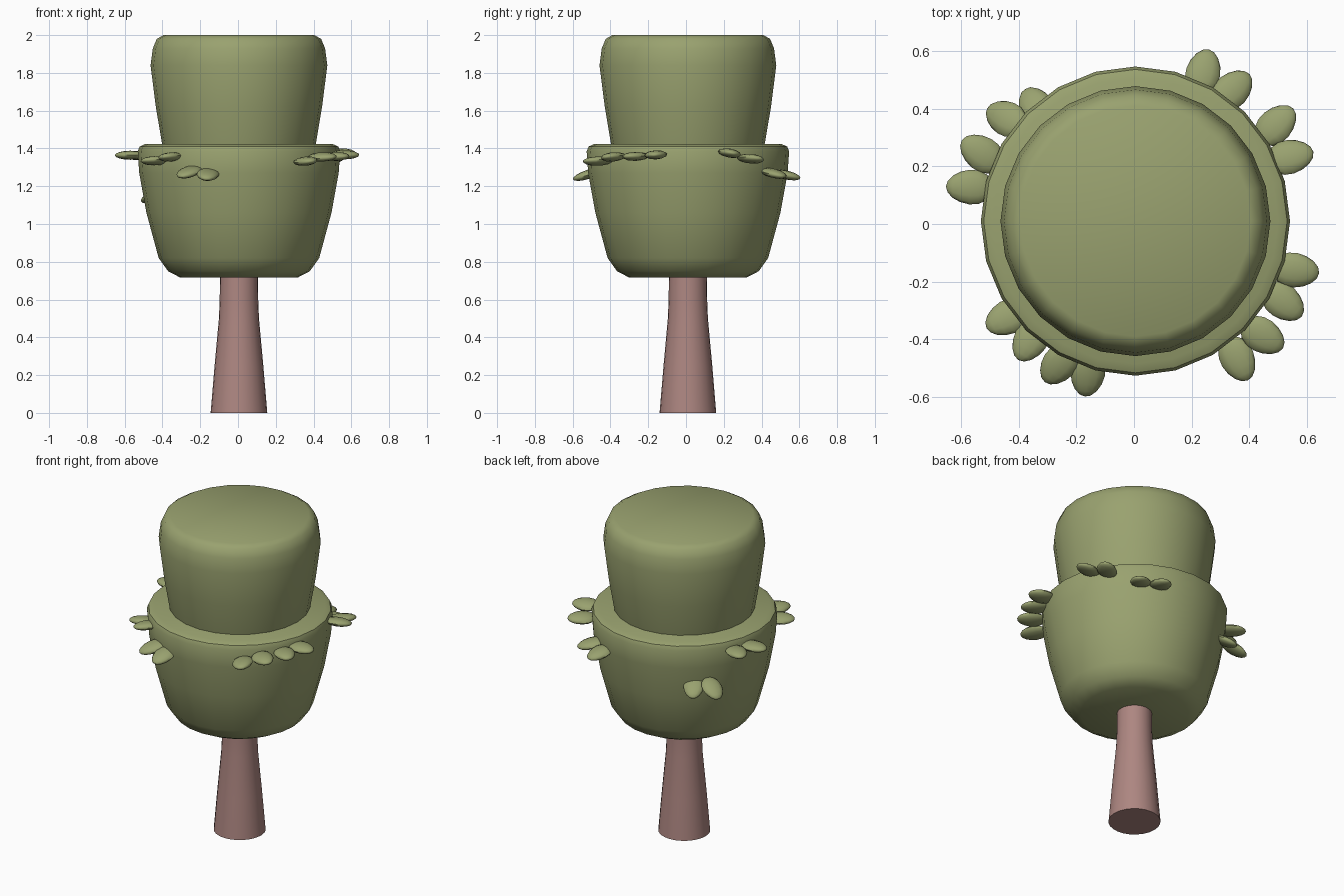
import bpy, bmesh, math
from mathutils import Matrix, Vector

if "Cube" in bpy.data.objects:
    bpy.data.objects.remove(bpy.data.objects["Cube"])

CX, CY = 0.005, 0.01


def material(name, rgb):
    m = bpy.data.materials.new(name)
    m.diffuse_color = (*rgb, 1)
    m.use_nodes = True
    m.node_tree.nodes["Principled BSDF"].inputs["Base Color"].default_value = m.diffuse_color
    return m


green = material("foliage_green", (0.32, 0.36, 0.16))
brown = material("bark", (0.42, 0.24, 0.22))


def finish(bm, name, mat, angle):
    bmesh.ops.recalc_face_normals(bm, faces=bm.faces)
    me = bpy.data.meshes.new(name)
    bm.to_mesh(me)
    bm.free()
    ob = bpy.data.objects.new(name, me)
    bpy.context.collection.objects.link(ob)
    me.materials.append(mat)
    bpy.ops.object.select_all(action='DESELECT')
    ob.select_set(True)
    bpy.context.view_layer.objects.active = ob
    bpy.ops.object.shade_smooth_by_angle(angle=math.radians(angle))
    return ob


def lathe(name, profile, mat, sides=24, angle=40):
    """Closed solid of revolution from (radius, z) points."""
    bm = bmesh.new()
    rings = []
    for r, z in profile:
        rings.append([bm.verts.new((CX + r * math.cos(a), CY + r * math.sin(a), z))
                      for a in (2 * math.pi * i / sides for i in range(sides))])
    for lo, hi in zip(rings, rings[1:]):
        for i in range(sides):
            j = (i + 1) % sides
            bm.faces.new((lo[i], lo[j], hi[j], hi[i]))
    bm.faces.new(rings[0])
    bm.faces.new(rings[-1])
    return finish(bm, name, mat, angle)


# Trunk and the two stacked foliage tiers
lathe("trunk", [(0.15, 0), (0.129, 0.25), (0.106, 0.5), (0.102, 0.6), (0.10, 0.74)], brown)
lathe("lower_foliage", [(0.31, 0.716), (0.375, 0.75), (0.425, 0.82), (0.49, 1.06),
                        (0.528, 1.27), (0.536, 1.385), (0.526, 1.41), (0.495, 1.424)], green)
lathe("upper_foliage", [(0.40, 1.40), (0.408, 1.43), (0.44, 1.62), (0.468, 1.84),
                        (0.456, 1.93), (0.435, 1.98), (0.40, 2.0)], green)


def leaf(name, tip, z, fan, slope, pitch):
    """Flattened egg pointing outward; slope leans it sideways, pitch droops the tip."""
    bm = bmesh.new()
    bmesh.ops.create_uvsphere(bm, u_segments=12, v_segments=8, radius=1,
                              matrix=Matrix.Rotation(math.pi / 2, 4, 'Y'))
    for v in bm.verts:
        taper = 1 - 0.12 * v.co.x
        v.co = Vector((v.co.x * 0.082, v.co.y * 0.06 * taper, v.co.z * 0.024))
    a = math.atan2(tip[1] - CY, tip[0] - CX) + math.radians(fan)
    out = Vector((math.cos(a), math.sin(a), 0))
    centre = Vector((tip[0], tip[1], z)) - out * 0.08
    rot = (Matrix.Rotation(a, 4, 'Z') @ Matrix.Rotation(math.radians(pitch), 4, 'Y')
           @ Matrix.Rotation(math.atan(slope), 4, 'X'))
    bm.transform(Matrix.Translation(centre) @ rot)
    finish(bm, name, green, 60)


# Leaf pairs, counter-clockwise: tip 1, z 1, tip 2, z 2, droop
pairs = [
    ((0.62, 0.25), 1.375, (0.55, 0.40), 1.345, 0),
    ((0.40, 0.52), 1.268, (0.26, 0.605), 1.26, 12),
    ((-0.38, 0.475), 1.15, (-0.515, 0.405), 1.155, 28),
    ((-0.595, 0.29), 1.362, (-0.65, 0.13), 1.364, 0),
    ((-0.51, -0.36), 1.335, (-0.40, -0.47), 1.355, 0),
    ((-0.31, -0.55), 1.275, (-0.17, -0.60), 1.262, 18),
    ((0.395, -0.54), 1.333, (0.515, -0.43), 1.355, 0),
    ((0.58, -0.32), 1.358, (0.64, -0.17), 1.366, 0),
]
for n, (t1, z1, t2, z2, droop) in enumerate(pairs, 1):
    slope = (z2 - z1) / (Vector(t2) - Vector(t1)).length
    leaf(f"leaf_{n}_a", t1, z1, -9, slope, droop)
    leaf(f"leaf_{n}_b", t2, z2, 9, slope, droop)
